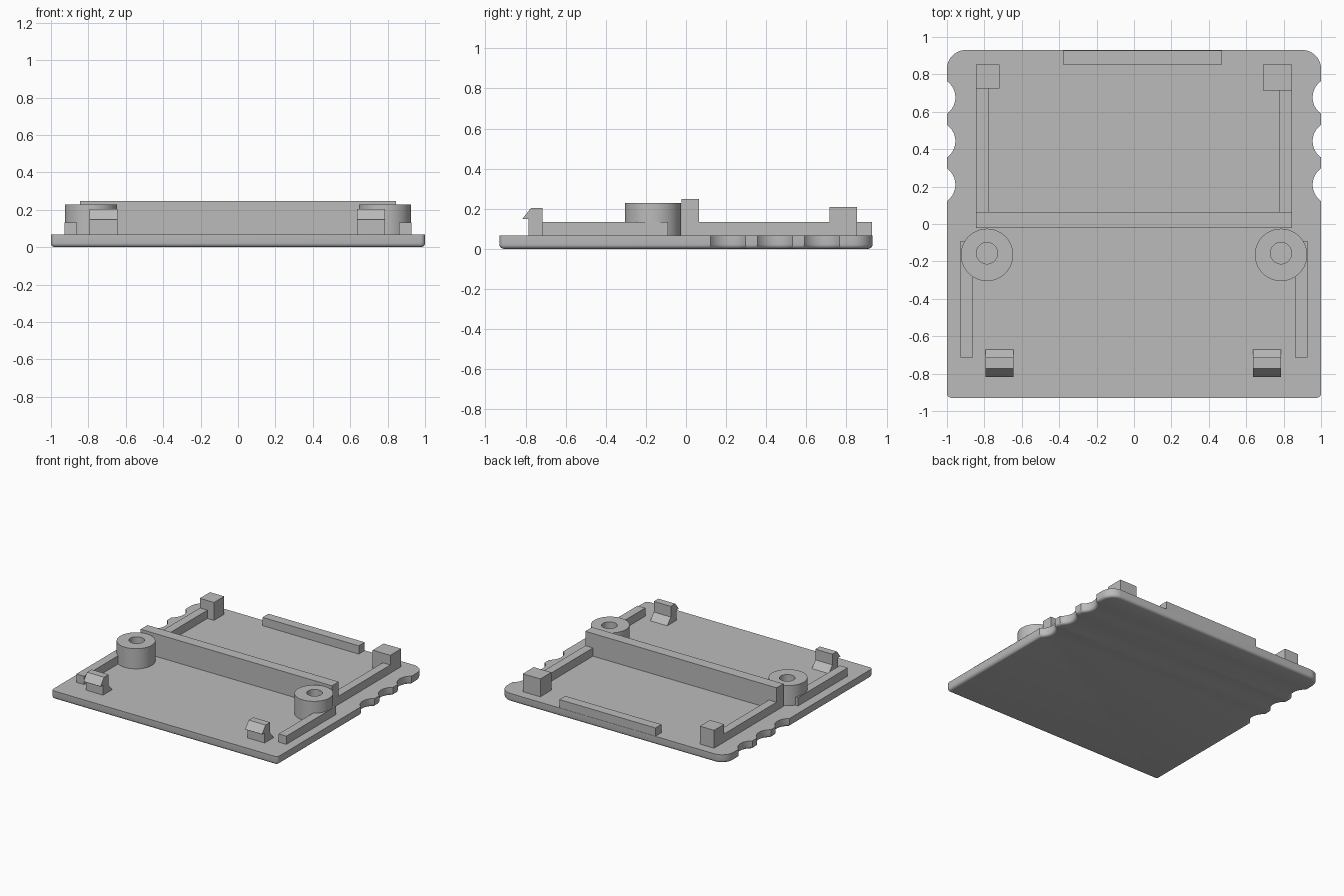
import bpy, bmesh
from math import sin, cos, pi, radians, asin

cube = bpy.data.objects.get("Cube")
if cube:
    bpy.data.objects.remove(cube, do_unlink=True)

grey = bpy.data.materials.new("plain_grey")
grey.use_nodes = True
COLOR = (0.5, 0.5, 0.5, 1)
grey.diffuse_color = COLOR
grey.node_tree.nodes["Principled BSDF"].inputs["Base Color"].default_value = COLOR

TOP = 0.067      # upper face of the plate
SINK = 0.05      # parts are rooted slightly inside the plate


def finish(name, bm, smooth=False):
    bmesh.ops.recalc_face_normals(bm, faces=bm.faces)
    mesh = bpy.data.meshes.new(name)
    bm.to_mesh(mesh)
    bm.free()
    obj = bpy.data.objects.new(name, mesh)
    bpy.context.collection.objects.link(obj)
    mesh.materials.append(grey)
    if smooth:
        bpy.ops.object.select_all(action='DESELECT')
        obj.select_set(True)
        bpy.context.view_layer.objects.active = obj
        bpy.ops.object.shade_smooth_by_angle(angle=radians(35))
    return obj


def prism(bm, points, offset):
    """Extrude a closed 3D outline along offset."""
    face = bm.faces.new([bm.verts.new(p) for p in points])
    ext = bmesh.ops.extrude_face_region(bm, geom=[face])
    moved = [g for g in ext["geom"] if isinstance(g, bmesh.types.BMVert)]
    bmesh.ops.translate(bm, verts=moved, vec=offset)


def box(name, x0, x1, y0, y1, top):
    bm = bmesh.new()
    prism(bm, [(x0, y0, SINK), (x1, y0, SINK), (x1, y1, SINK), (x0, y1, SINK)],
          (0, 0, top - SINK))
    return finish(name, bm)


def arc(cx, cy, r, a0, a1, n):
    return [(cx + r * cos(a0 + (a1 - a0) * i / n),
             cy + r * sin(a0 + (a1 - a0) * i / n)) for i in range(n + 1)]


# Base plate: rounded corners, finger scallops, rounded lower rim
HALF_Y, FRONT_R, BACK_R = 0.93, 0.025, 0.1
half = arc(1 - FRONT_R, -HALF_Y + FRONT_R, FRONT_R, -pi / 2, 0, 5)
SC_R, SC_X = 0.107, 1.062
spread = pi / 2 - asin((SC_X - 1) / SC_R)
for y in (0.21, 0.443, 0.677):
    half += arc(SC_X, y, SC_R, pi + spread, pi - spread, 14)
half += arc(1 - BACK_R, HALF_Y - BACK_R, BACK_R, 0, pi / 2, 12)
outline = half + [(-x, y) for x, y in reversed(half)]
bm = bmesh.new()
prism(bm, [(x, y, 0) for x, y in outline], (0, 0, TOP))
rim = [e for e in bm.edges if all(v.co.z < 0.001 for v in e.verts)]
bmesh.ops.bevel(bm, geom=rim, offset=0.022, segments=4, profile=0.5,
                affect='EDGES', clamp_overlap=False)
finish("base_plate", bm, smooth=True)

# Cross wall and rear lip
box("cross_wall", -0.845, 0.845, -0.022, 0.064, 0.248)
box("rear_lip", -0.38, 0.47, 0.853, 0.928, 0.133)

# Corner posts, of unequal width
box("left_post", 0.69, 0.845, 0.715, 0.853, 0.21)
box("right_post", -0.845, -0.72, 0.725, 0.853, 0.21)


def screw_boss(name, cx):
    bm = bmesh.new()
    n, rings = 48, []
    for cy, r, z in ((-0.165, 0.14, SINK), (-0.165, 0.14, 0.228),
                     (-0.156, 0.057, 0.228), (-0.156, 0.057, SINK)):
        rings.append([bm.verts.new((x, y, z))
                      for x, y in arc(cx, cy, r, 0, 2 * pi, n)[:-1]])
    for a, b in zip(rings, rings[1:] + rings[:1]):
        for i in range(n):
            j = (i + 1) % n
            bm.faces.new((a[i], a[j], b[j], b[i]))
    finish(name, bm, smooth=True)


def clip(name, x0, x1):
    # Hooked catch with a sloping foot behind it
    profile = [(-0.785, SINK), (-0.785, 0.148), (-0.817, 0.148), (-0.772, 0.205),
               (-0.715, 0.205), (-0.715, 0.12), (-0.67, TOP), (-0.67, SINK)]
    bm = bmesh.new()
    prism(bm, [(x0, y, z) for y, z in profile], (x1 - x0, 0, 0))
    finish(name, bm)


# Mirrored ribs and bosses
for side, s in (("left", 1), ("right", -1)):
    rear = sorted((s * 0.778, s * 0.845))
    front = sorted((s * 0.86, s * 0.928))
    box(side + "_rear_rib", *rear, 0.05, 0.73, 0.133)
    box(side + "_front_rib", *front, -0.715, -0.09, 0.133)
    screw_boss(side + "_screw_boss", s * 0.786)

clip("left_clip", 0.635, 0.785)
clip("right_clip", -0.793, -0.643)
